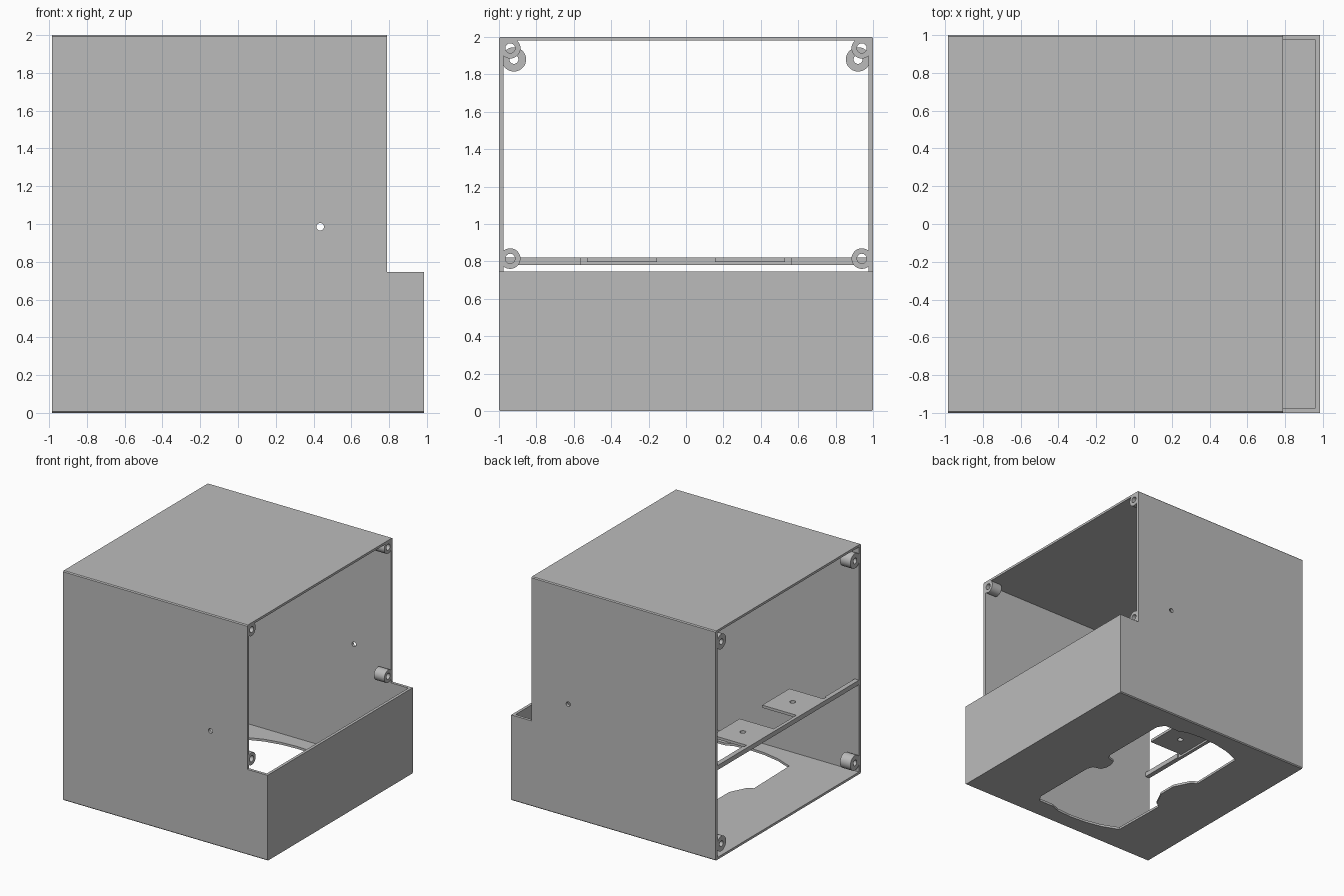
import bpy
import bmesh
from math import pi
from mathutils import Matrix, Vector

cube = bpy.data.objects.get("Cube")
if cube:
    bpy.data.objects.remove(cube, do_unlink=True)

grey = bpy.data.materials.new("light_grey")
grey.use_nodes = True
grey.diffuse_color = (0.5, 0.5, 0.5, 1)
grey.node_tree.nodes["Principled BSDF"].inputs["Base Color"].default_value = (0.5, 0.5, 0.5, 1)


def finish(name, bm):
    bmesh.ops.recalc_face_normals(bm, faces=bm.faces)
    mesh = bpy.data.meshes.new(name)
    bm.to_mesh(mesh)
    bm.free()
    mesh.materials.append(grey)
    obj = bpy.data.objects.new(name, mesh)
    bpy.context.collection.objects.link(obj)
    return obj


def prism(name, points, offset):
    """Extrude a closed outline along an offset vector."""
    bm = bmesh.new()
    face = bm.faces.new([bm.verts.new(p) for p in points])
    new = bmesh.ops.extrude_face_region(bm, geom=[face])["geom"]
    bmesh.ops.translate(bm, vec=Vector(offset),
                        verts=[v for v in new if isinstance(v, bmesh.types.BMVert)])
    return finish(name, bm)


def box(name, x0, x1, y0, y1, z0, z1):
    return prism(name, [(x0, y0, z0), (x1, y0, z0), (x1, y1, z0), (x0, y1, z0)], (0, 0, z1 - z0))


def cylinder(name, axis, centre, radius, length, sides=32):
    bm = bmesh.new()
    turn = Matrix.Rotation(pi / 2, 4, {"x": "Y", "y": "X", "z": "Z"}[axis])
    bmesh.ops.create_cone(bm, cap_ends=True, segments=sides, radius1=radius, radius2=radius,
                          depth=length, matrix=Matrix.Translation(centre) @ turn)
    return finish(name, bm)


def cut(target, cutter):
    """Subtract the cutter for good and remove it."""
    cutter.hide_render = True
    mod = target.modifiers.new("cut", "BOOLEAN")
    mod.operation = "DIFFERENCE"
    mod.solver = "EXACT"
    mod.object = cutter
    bpy.context.view_layer.objects.active = target
    bpy.ops.object.modifier_apply(modifier=mod.name)
    bpy.data.objects.remove(cutter, do_unlink=True)


def smooth(obj):
    bpy.ops.object.select_all(action="DESELECT")
    obj.select_set(True)
    bpy.context.view_layer.objects.active = obj
    bpy.ops.object.shade_smooth_by_angle(angle=0.5)


# Housing: slightly chamfered tube, open at the right end, stepped at the left
BACK, STEP, FRONT = -0.985, 0.79, 0.985
c = 0.008
half = [(1 - c, 0), (1, c), (1, 2 - c), (1 - c, 2)]
section = half + [(-y, z) for y, z in reversed(half)]
housing = prism("housing", [(BACK, y, z) for y, z in section], (FRONT - BACK, 0, 0))
cut(housing, box("inside_cutter", -1.2, 0.96, -0.975, 0.975, 0.02, 1.98))
cut(housing, box("step_cutter", STEP, 1.2, -1.2, 1.2, 0.745, 2.2))

# Small hole through both side walls
cut(housing, cylinder("side_hole_cutter", "y", (0.435, 0, 0.985), 0.02, 2.4))

# Floor opening: mirrored outline with notches in both long edges
outline = [(0.27, 0.03), (0.29, 0.08), (0.36, 0.1), (0.38, 0.15), (0.38, 0.75), (0.34, 0.81),
           (0.2, 0.81), (0.12, 0.84), (-0.02, 0.85), (-0.17, 0.84), (-0.32, 0.81), (-0.47, 0.75),
           (-0.48, 0.25), (-0.43, 0.22), (-0.36, 0.08)]
outline += [(x, -y) for x, y in reversed(outline)]
cut(housing, prism("floor_cutter", [(x, y, -0.1) for x, y in outline], (0, 0, 0.2)))


# Screw bosses in the corners of both openings
def boss(name, x0, x1, y, z, radius, hole):
    middle = ((x0 + x1) / 2, y, z)
    obj = cylinder(name, "x", middle, radius, x1 - x0)
    cut(obj, cylinder("screw_hole_cutter", "x", middle, hole, 0.4))
    smooth(obj)


for side, label in ((1, "back"), (-1, "front")):
    for z, level in ((1.94, "upper"), (0.815, "lower")):
        boss(f"{level}_{label}_step_boss", STEP - 0.1, STEP, side * 0.94, z, 0.055, 0.026)
    for z, level in ((1.88, "upper"), (0.12, "lower")):
        boss(f"{level}_{label}_end_boss", BACK, BACK + 0.1, side * 0.92, z, 0.065, 0.024)

    # Mounting tab with a hole, and the wider shelf end beside it
    y0, y1 = sorted((side * 0.155, side * 0.53))
    tab = box(f"{label}_mounting_tab", BACK + 0.02, -0.626, y0, y1, 0.797, 0.82)
    cut(tab, cylinder("tab_hole_cutter", "z", (-0.788, side * 0.343, 0.8), 0.024, 0.2))
    y0, y1 = sorted((side * 0.565, side * 0.98))
    box(f"{label}_shelf_end", BACK, BACK + 0.042, y0, y1, 0.78, 0.82)

# Narrow cross bar at the open end
box("cross_bar", BACK, BACK + 0.03, -0.98, 0.98, 0.78, 0.82)
